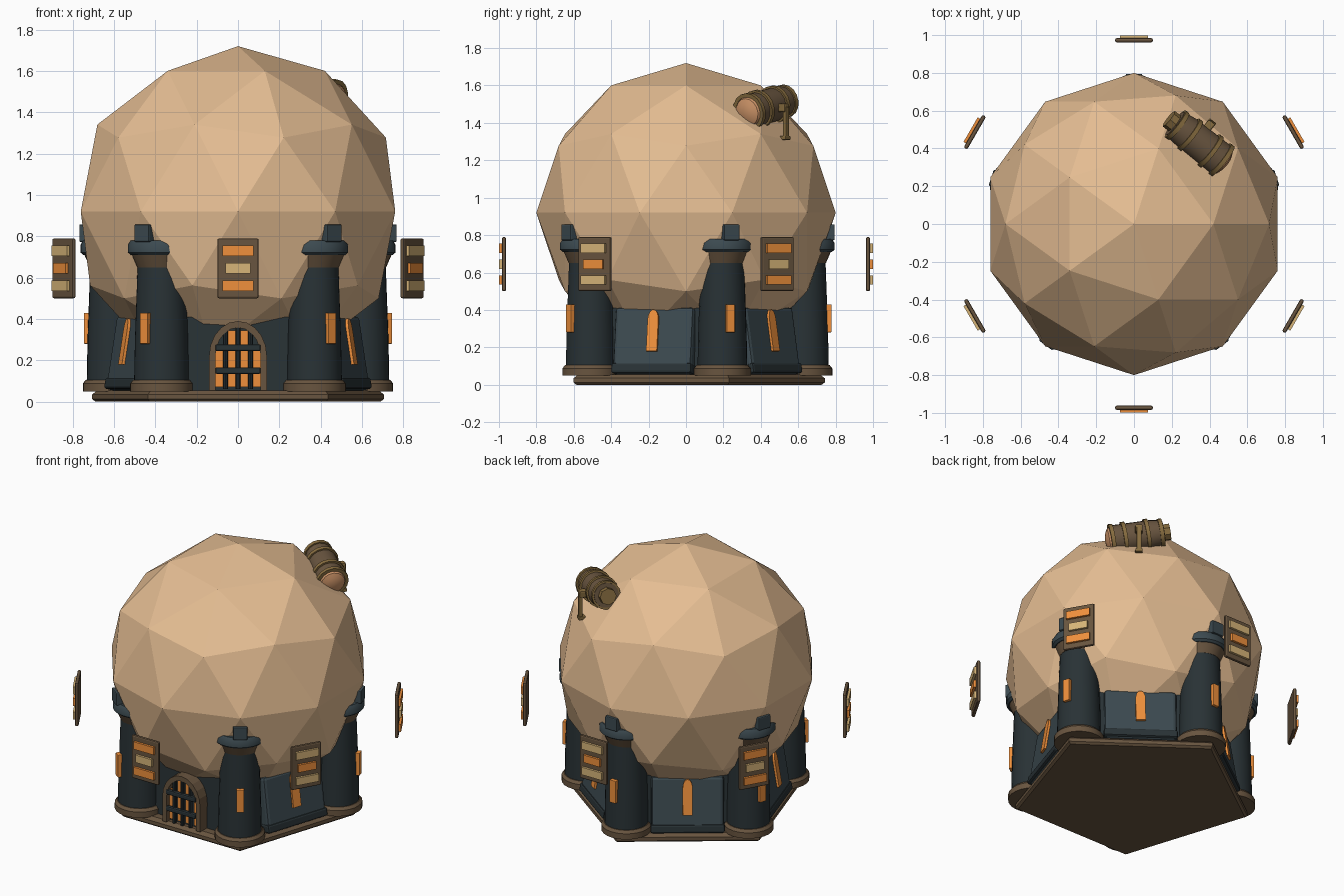
import bpy, bmesh
from math import sin, cos, pi, radians
from mathutils import Matrix, Vector

if "Cube" in bpy.data.objects:
    bpy.data.objects.remove(bpy.data.objects["Cube"])

COLORS = {
    "shell": (.78, .51, .29), "dark": (.022, .032, .036), "slate": (.045, .068, .08),
    "brown": (.14, .09, .05), "glow": (.87, .28, .045), "pale": (.68, .46, .19),
    "brass": (.24, .15, .05), "lens": (.62, .30, .14),
}
MATS = {}
for key, c in COLORS.items():
    MATS[key] = bpy.data.materials.new(key)
    MATS[key].diffuse_color = (*c, 1)


def add(name, bm, mat, M, smooth=False):
    bmesh.ops.remove_doubles(bm, verts=bm.verts, dist=1e-5)
    bmesh.ops.recalc_face_normals(bm, faces=bm.faces)
    me = bpy.data.meshes.new(name)
    bm.to_mesh(me)
    bm.free()
    ob = bpy.data.objects.new(name, me)
    bpy.context.collection.objects.link(ob)
    ob.matrix_world = M
    me.materials.append(MATS[mat])
    if smooth:
        bpy.ops.object.select_all(action='DESELECT')
        ob.select_set(True)
        bpy.context.view_layer.objects.active = ob
        bpy.ops.object.shade_smooth_by_angle(angle=radians(35))
    return ob


def box(name, center, size, mat, M, bevel=0):
    bm = bmesh.new()
    bmesh.ops.create_cube(bm, size=1, matrix=Matrix.Translation(center) @ Matrix.Diagonal((*size, 1)))
    if bevel:
        bmesh.ops.bevel(bm, geom=bm.edges[:], offset=bevel, segments=2, profile=.5, affect='EDGES')
    return add(name, bm, mat, M)


def lathe(name, profile, n, mat, M, closed=False):
    """Revolve (radius, z) points around local z."""
    bm = bmesh.new()
    rings = [[bm.verts.new((r * cos(pi / 2 + 2 * pi * i / n), r * sin(pi / 2 + 2 * pi * i / n), z))
              for i in range(n)] for r, z in profile]
    if closed:
        rings.append(rings[0])
    for a, b in zip(rings, rings[1:]):
        for i in range(n):
            j = (i + 1) % n
            bm.faces.new((a[i], a[j], b[j], b[i]))
    return add(name, bm, mat, M, n > 8)


def arch_points(w, z0, zs, top, n=10):
    """Arch outline: straight sides to zs, curved up to top."""
    arc = [(w / 2 * cos(pi * i / n), zs + (top - zs) * sin(pi * i / n)) for i in range(n + 1)]
    return [(w / 2, z0)] + arc + [(-w / 2, z0)]


def arch(name, outer, y0, y1, mat, M, inner=None):
    bm = bmesh.new()
    loops = [[bm.verts.new((x, y, z)) for x, z in outer] for y in (y0, y1)]
    if inner is None:
        for l in loops:
            bm.faces.new(l)
        n = len(outer)
        for i in range(n):
            j = (i + 1) % n
            bm.faces.new((loops[0][i], loops[0][j], loops[1][j], loops[1][i]))
    else:
        loops = [loops[0], loops[1]] + [[bm.verts.new((x, y, z)) for x, z in inner] for y in (y1, y0)]
        for a, b in zip(loops, loops[1:] + loops[:1]):
            for i in range(len(outer) - 1):
                bm.faces.new((a[i], a[i + 1], b[i + 1], b[i]))
        for i in (0, -1):
            bm.faces.new([l[i] for l in loops])
    return add(name, bm, mat, M)


def facing(deg):
    """Local frame whose y axis points outward at the given angle."""
    return Matrix.Rotation(radians(deg - 90), 4, 'Z')


T = Matrix.Translation
I = Matrix.Identity(4)

# Plinth and wall core (pentagons)
lathe("plinth", [(0, 0), (.725, 0), (.742, .012), (.742, .035), (.715, .055), (0, .055)], 5, "brown", I)
lathe("wall_core", [(0, .05), (.655, .05), (.64, .41), (0, .41)], 5, "dark", I)

# Faceted dome
bm = bmesh.new()
bmesh.ops.create_icosphere(bm, subdivisions=2, radius=.8)
add("dome", bm, "shell", T((0, 0, .92)))

# Corner towers
for k in range(5):
    F = facing(90 + 72 * k)
    P = F @ T((0, .63, 0))
    lathe("tower_foot", [(0, .05), (.152, .05), (.152, .088), (.138, .105), (0, .105)], 24, "brown", P)
    lathe("tower_body", [(0, .1), (.133, .1), (.129, .3), (.116, .66), (0, .66)], 24, "dark", P)
    lathe("tower_corbel", [(0, .65), (.118, .65), (.145, .712), (0, .712)], 24, "brown", P)
    lathe("tower_cap", [(0, .71), (.15, .71), (.164, .722), (.164, .758), (.15, .78), (0, .78)], 24, "slate", P)
    box("merlon", (0, .13, .815), (.088, .07, .085), "slate", P, .006)
    box("tower_slit", (0, .125, .355), (.045, .045, .15), "glow", P, .003)

# Leaning wall panels with paired arched windows
for deg in (-18, 54, 126, 198):
    L = facing(deg) @ T((0, .605, .06)) @ Matrix.Rotation(radians(9), 4, 'X')
    box("wall_panel", (0, -.05, .18), (.44, .1, .36), "slate", L, .02)
    box("wall_skirt", (0, -.04, .03), (.45, .095, .055), "dark", L, .012)
    for x in (-.079, .079):
        arch("window", arch_points(.06, .12, .29, .345), -.02, .014, "glow", L)

# Gate with frame, glow and bars
G = facing(-90)
outer, inner = arch_points(.28, .055, .22, .39), arch_points(.22, .055, .215, .358)
arch("gate_frame", outer, .5, .6, "brown", G, inner)
arch("gate_recess", inner, .5, .555, "dark", G)
for x, top in ((-.09, .27), (-.03, .345), (.03, .345), (.09, .27)):
    box("gate_glow", (x, .56, (.07 + top) / 2), (.036, .02, top - .07), "glow", G)
for x, top in ((-.06, .34), (0, .36), (.06, .34)):
    lathe("gate_bar", [(0, .06), (.012, .06), (.012, top), (0, top)], 10, "dark", G @ T((x, .587, 0)))
for z in (.15, .26):
    box("gate_crossbar", (0, .595, z), (.22, .028, .032), "dark", G, .008)

# Floating screens around the dome
for k in range(6):
    S = facing(-90 + 60 * k)
    box("screen", (0, .973, .645), (.2, .022, .29), "brown", S, .009)
    for z, w, row in ((.73, .15, 0), (.645, .12, 1), (.56, .15, 0)):
        box("screen_strip", (0, .988, z), (w, .022, .05), "pale" if (row + k) % 2 else "glow", S)

# Telescope on the shoulder of the dome
back, front = Vector((.20, .545, 1.522)), Vector((.466, .333, 1.458))
axis = front - back
ln = axis.length
Q = T(back) @ axis.to_track_quat('Z', 'Y').to_matrix().to_4x4()
lathe("scope_tube", [(0, .02), (.078, .02), (.09, .1), (.093, ln), (0, ln)], 16, "brown", Q)
lathe("scope_endcap", [(0, -.02), (.052, -.02), (.052, .03), (0, .03)], 8, "brass", Q)
for t, r in ((.035, .09), (.12, .101), (.26, .104), (ln - .01, .102)):
    lathe("scope_band", [(r - .02, t - .012), (r, t - .012), (r, t + .012), (r - .02, t + .012)],
          16, "brass", Q, True)
lathe("scope_lens", [(.083, ln - .005), (.075, ln + .012), (.045, ln + .026), (0, ln + .032)], 16, "lens", Q)
K = T((back + front) / 2) @ facing(51.5)
box("scope_pivot", (0, .105, -.01), (.045, .05, .045), "brass", K, .008)
box("scope_strut", (0, .122, -.09), (.03, .024, .17), "brass", K, .005)
box("scope_foot", (0, .112, -.17), (.045, .05, .022), "brass", K, .005)

for m in bpy.data.materials:
    if m.users and not m.is_grease_pencil:
        m.use_nodes = True
        m.node_tree.nodes["Principled BSDF"].inputs["Base Color"].default_value = m.diffuse_color
